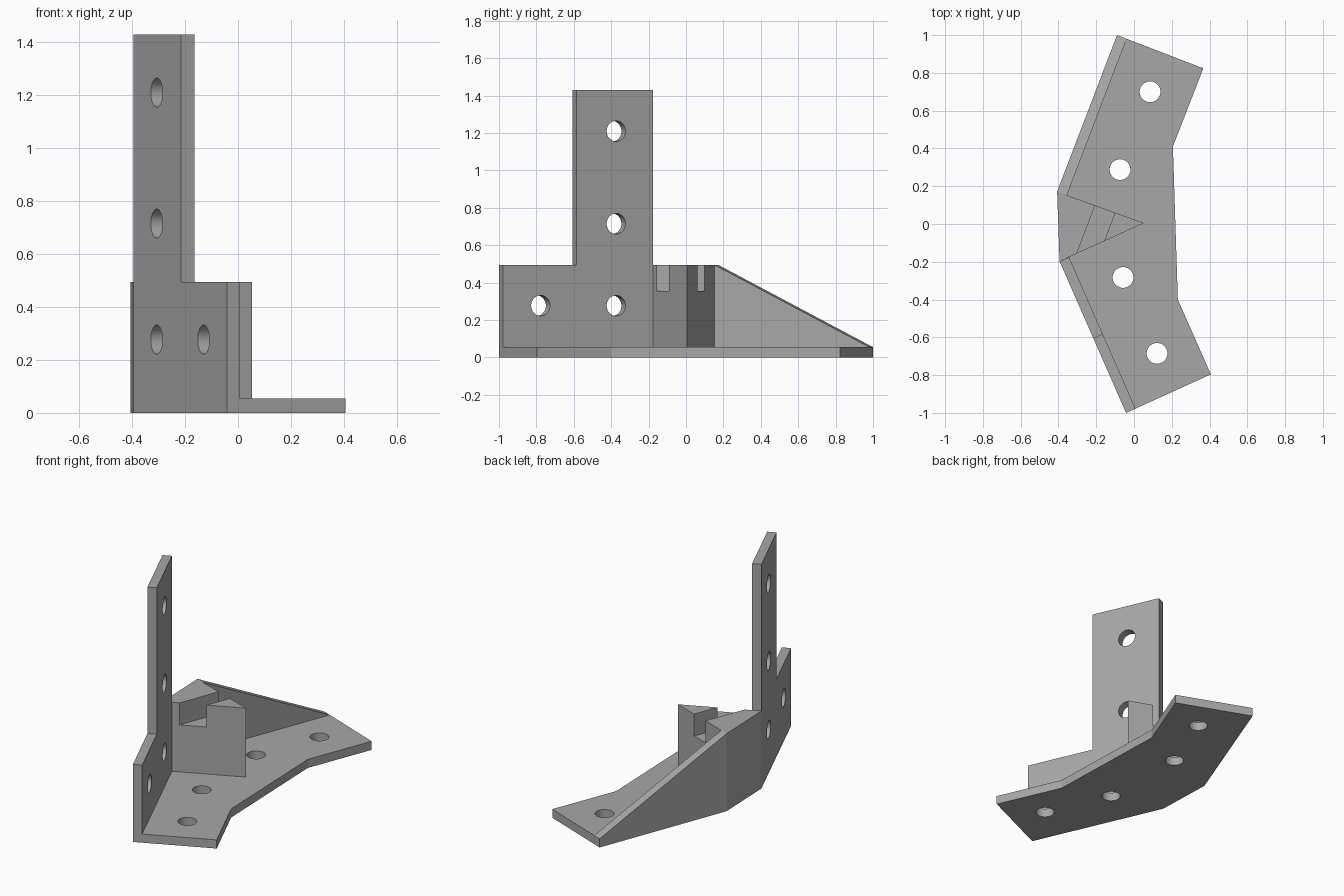
import bpy
import bmesh
from mathutils import Vector

cube = bpy.data.objects.get("Cube")
if cube:
    bpy.data.objects.remove(cube, do_unlink=True)

grey = bpy.data.materials.new("plain grey")
grey.use_nodes = True
colour = (0.39, 0.39, 0.39, 1)
grey.diffuse_color = colour
grey.node_tree.nodes["Principled BSDF"].inputs["Base Color"].default_value = colour

UP = Vector((0, 0, 1))
PLATE, LOW, TALL, WALL, HOLE = 0.055, 0.495, 1.43, 0.055, 0.055


def prism(name, points, sweep):
    """Sweep a flat outline along a vector into a closed solid."""
    bm = bmesh.new()
    face = bm.faces.new([bm.verts.new(p) for p in points])
    swept = bmesh.ops.extrude_face_region(bm, geom=[face], use_keep_orig=True)
    moved = [v for v in swept["geom"] if isinstance(v, bmesh.types.BMVert)]
    bmesh.ops.translate(bm, verts=moved, vec=sweep)
    bmesh.ops.recalc_face_normals(bm, faces=bm.faces)
    mesh = bpy.data.meshes.new(name)
    bm.to_mesh(mesh)
    bm.free()
    obj = bpy.data.objects.new(name, mesh)
    bpy.context.collection.objects.link(obj)
    mesh.materials.append(grey)
    return obj


def combine(target, other, operation):
    """Apply a boolean and discard the second solid."""
    mod = target.modifiers.new("combine", 'BOOLEAN')
    mod.operation = operation
    mod.solver = 'EXACT'
    mod.object = other
    bpy.context.view_layer.objects.active = target
    bpy.ops.object.modifier_apply(modifier=mod.name)
    bpy.data.objects.remove(other, do_unlink=True)


def drill(target, centre, axis):
    bpy.ops.mesh.primitive_cylinder_add(
        vertices=48, radius=HOLE, depth=0.3, location=centre,
        rotation=axis.to_track_quat('Z', 'Y').to_euler())
    cutter = bpy.context.object
    cutter.hide_render = True
    cutter.data.materials.append(grey)
    combine(target, cutter, 'DIFFERENCE')


def wall(name, start, along, inward, profile):
    points = [start + along * d + UP * z for d, z in profile]
    return prism(name, points, inward * WALL)


# Key corners of the plan
front_bend, front_end = Vector((-0.394, -0.198, 0)), Vector((-0.042, -1, 0))
back_bend, back_end = Vector((-0.407, 0.172, 0)), Vector((-0.09, 1, 0))
front_dir = (front_end - front_bend).normalized()
back_dir = (back_end - back_bend).normalized()
front_in, back_in = UP.cross(front_dir), back_dir.cross(UP)
front_len = (front_end - front_bend).length
back_len = (back_end - back_bend).length

# Bent base plate
outline = [back_end, (0.367, 0.824, 0), (0.206, 0.41, 0), (0.232, -0.4, 0),
           (0.407, -0.796, 0), front_end, front_bend, back_bend]
bracket = prism("corner_bracket", outline, UP * PLATE)

# Stepped upright wall
step = 0.446
upright = wall("upright_wall", front_bend, front_dir, front_in,
               [(0, 0), (front_len, 0), (front_len, LOW),
                (step, LOW), (step, TALL), (0, TALL)])

# Sloping side wall
slope = wall("sloping_wall", back_bend, back_dir, back_in,
             [(0, 0), (back_len, 0), (back_len, PLATE), (0, LOW)])

# Wedge block between the walls, with a slot across its top
block = prism("wedge_block", [front_bend, (0.053, 0.005, 0),
                              back_bend + back_in * WALL, back_bend], UP * LOW)
near, far = Vector((-0.253, -0.025, 0.355)), Vector((-0.127, -0.01, 0.355))
reach = back_dir * 0.19
slot = prism("slot_cutter", [near - reach, far - reach, far + reach, near + reach],
             UP * 0.3)
slot.hide_render = True
combine(block, slot, 'DIFFERENCE')

for part in (block, slope, upright):
    combine(bracket, part, 'UNION')

# Screw holes through the plate and the upright
for x, y in ((0.085, 0.7), (-0.074, 0.288), (-0.058, -0.283), (0.122, -0.685)):
    drill(bracket, Vector((x, y, 0)), UP)
for d, z in ((0.216, 0.277), (0.657, 0.277), (0.216, 0.715), (0.216, 1.21)):
    drill(bracket, front_bend + front_dir * d + UP * z, front_in)

# Clean up seams, then smooth only the hole walls
bm = bmesh.new()
bm.from_mesh(bracket.data)
bmesh.ops.remove_doubles(bm, verts=bm.verts, dist=0.0002)
bmesh.ops.dissolve_limit(bm, angle_limit=0.01, verts=bm.verts, edges=bm.edges)
bm.to_mesh(bracket.data)
bm.free()
bpy.ops.object.select_all(action='DESELECT')
bracket.select_set(True)
bpy.context.view_layer.objects.active = bracket
bpy.ops.object.shade_smooth_by_angle(angle=0.3)
